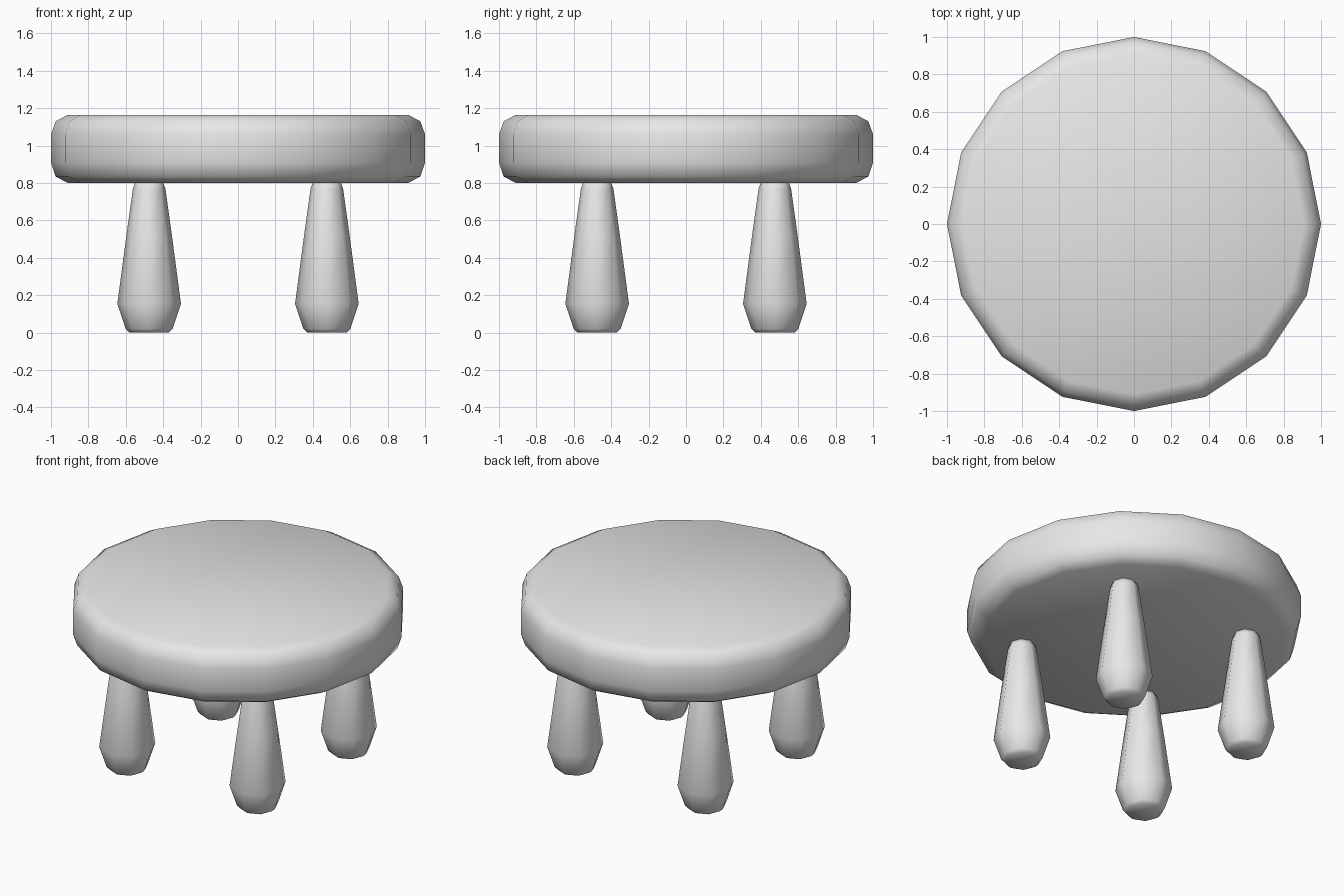
import bpy
import bmesh
from math import cos, sin, tau

cube = bpy.data.objects.get("Cube")
if cube:
    bpy.data.objects.remove(cube, do_unlink=True)

# One plain light grey for the whole stool
grey = bpy.data.materials.new("light_grey")
grey.use_nodes = True
grey.diffuse_color = (0.8, 0.8, 0.8, 1)
grey.node_tree.nodes["Principled BSDF"].inputs["Base Color"].default_value = grey.diffuse_color


def turned(name, profile, sides, location=(0, 0, 0)):
    """Closed turned shape from (radius, height) pairs, listed bottom to top."""
    bm = bmesh.new()
    rings = [[bm.verts.new((r * cos(tau * i / sides), r * sin(tau * i / sides), z))
              for i in range(sides)] for r, z in profile]
    for low, high in zip(rings, rings[1:]):
        for i in range(sides):
            j = (i + 1) % sides
            bm.faces.new((low[i], low[j], high[j], high[i]))
    bm.faces.new(rings[0][::-1])
    bm.faces.new(rings[-1])
    for face in bm.faces:
        face.smooth = True
    mesh = bpy.data.meshes.new(name)
    bm.to_mesh(mesh)
    bm.free()
    mesh.materials.append(grey)
    obj = bpy.data.objects.new(name, mesh)
    obj.location = location
    bpy.context.collection.objects.link(obj)
    return obj


# Round seat with softened rims
turned("seat", [(0.91, 0.80), (0.975, 0.835), (1.0, 0.91),
                (1.0, 1.06), (0.975, 1.13), (0.91, 1.165)], 16)

# Four club-shaped legs
leg_profile = [(0.105, 0.0), (0.125, 0.02), (0.17, 0.155),
               (0.123, 0.51), (0.087, 0.77), (0.075, 0.802)]
for depth, y in (("front", -0.475), ("back", 0.475)):
    for side, x in (("left", 0.475), ("right", -0.475)):
        turned(f"{depth}_{side}_leg", leg_profile, 8, (x, y, 0))
